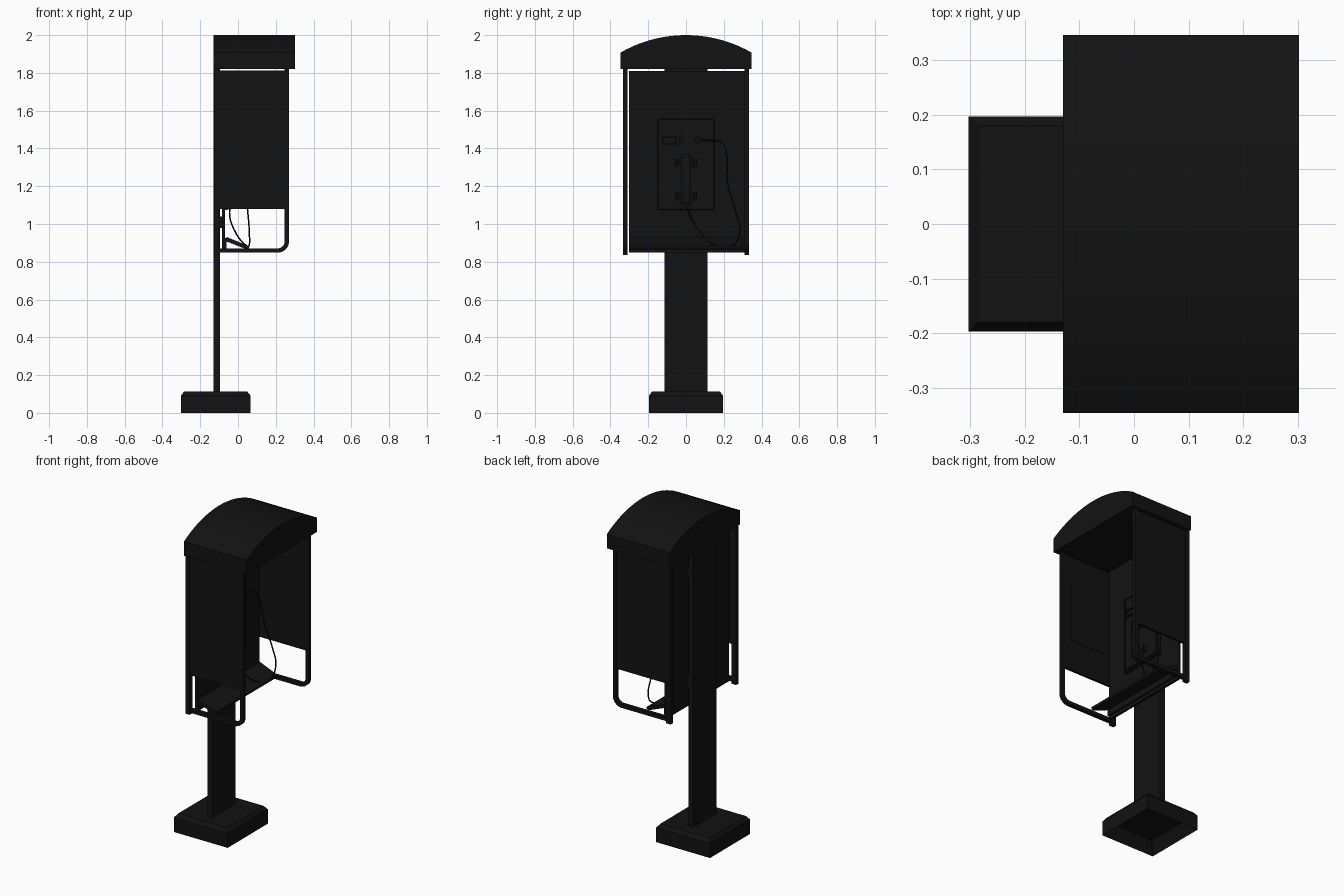
import bpy, bmesh, math
from mathutils import Vector

if "Cube" in bpy.data.objects:
    bpy.data.objects.remove(bpy.data.objects["Cube"])

black = bpy.data.materials.new("black_paint")
black.diffuse_color = (0.006, 0.006, 0.006, 1)
black.use_nodes = True
black.node_tree.nodes["Principled BSDF"].inputs["Base Color"].default_value = black.diffuse_color


def finish(bm, name, bevel=0.0, smooth=False):
    bmesh.ops.recalc_face_normals(bm, faces=bm.faces[:])
    me = bpy.data.meshes.new(name)
    bm.to_mesh(me)
    bm.free()
    ob = bpy.data.objects.new(name, me)
    bpy.context.collection.objects.link(ob)
    me.materials.append(black)
    if bevel:
        m = ob.modifiers.new("bevel", 'BEVEL')
        m.width, m.segments = bevel, 2
    if smooth:
        bpy.ops.object.select_all(action='DESELECT')
        bpy.context.view_layer.objects.active = ob
        ob.select_set(True)
        bpy.ops.object.shade_smooth_by_angle(angle=math.radians(35))
    return ob


def box(name, x, y, z, bevel=0.0):
    bm = bmesh.new()
    bmesh.ops.create_cube(bm, size=1)
    for v in bm.verts:
        v.co = [r[0] if c < 0 else r[1] for c, r in zip(v.co, (x, y, z))]
    return finish(bm, name, bevel)


def prism(name, pts, axis, a, b, bevel=0.0, smooth=False):
    """Extrude an outline: axis 'x' takes (y, z) points, axis 'y' takes (x, z)."""
    bm = bmesh.new()
    f = bm.faces.new([bm.verts.new((a, p, q) if axis == 'x' else (p, a, q)) for p, q in pts])
    ext = bmesh.ops.extrude_face_region(bm, geom=[f])['geom']
    d = Vector((b - a, 0, 0)) if axis == 'x' else Vector((0, b - a, 0))
    bmesh.ops.translate(bm, vec=d, verts=[e for e in ext if isinstance(e, bmesh.types.BMVert)])
    return finish(bm, name, bevel, smooth)


def arc(cx, cz, r, a0, a1, n):
    return [(cx + r * math.cos(math.radians(a0 + (a1 - a0) * i / n)),
             cz + r * math.sin(math.radians(a0 + (a1 - a0) * i / n))) for i in range(n + 1)]


def rim(name, x0, x1, y, z, w):
    """Rectangular border lying on a face that looks toward +x."""
    (ya, yb), (za, zb) = y, z
    for i, (yy, zz) in enumerate((((ya, yb), (za, za + w)), ((ya, yb), (zb - w, zb)),
                                  ((ya, ya + w), (za + w, zb - w)), ((yb - w, yb), (za + w, zb - w)))):
        box(f"{name}_{i + 1}", (x0, x1), yy, zz)


def cylinder_x(name, x0, x1, y, z, r):
    prism(name, arc(y, z, r, 0, 345, 23), 'x', x0, x1, smooth=True)


# base: chamfered plinth with a hollow underside
bm = bmesh.new()
bmesh.ops.create_cube(bm, size=1)
for v in bm.verts:
    v.co = (-0.118 + v.co.x * 0.37, v.co.y * 0.394, 0.0 if v.co.z < 0 else 0.09)
top = max(bm.faces, key=lambda f: f.calc_center_median().z)
bottom = min(bm.faces, key=lambda f: f.calc_center_median().z)
bmesh.ops.inset_region(bm, faces=[top], thickness=0.025)
for v in top.verts:
    v.co.z = 0.113
bmesh.ops.inset_region(bm, faces=[bottom], thickness=0.06)
for v in bottom.verts:
    v.co.z = 0.07
finish(bm, "base")

# post running up behind the booth, and the back panel
box("post", (-0.13, -0.096), (-0.115, 0.115), (0.1, 1.82))
box("back_panel", (-0.084, -0.07), (-0.302, 0.309), (0.85, 1.81))
for i, z in enumerate((0.98, 1.66)):
    box(f"panel_spacer_{i + 1}", (-0.098, -0.083), (-0.11, 0.11), (z, z + 0.06))
    # crossbars hidden behind the panel

# roof: barrel top with a straight skirt
h, s = 0.346, 0.092
r = (h * h + s * s) / (2 * s)
ang = math.degrees(math.asin(h / r))
roof = [(-h, 1.82), (h, 1.82)] + arc(0, 2.0 - r, r, 90 - ang, 90 + ang, 20)
prism("roof", roof, 'x', -0.13, 0.302, smooth=True)

# side frames and side panels
xo, zo, w, c = 0.27, 0.848, 0.023, 0.06
outline = [(-0.11, zo)] + arc(xo - c, zo + c, c, -90, 0, 8) + [(xo, 1.83), (xo - w, 1.83)] \
    + arc(xo - c, zo + c, c - w, 0, -90, 8) + [(-0.11, zo + w)]
for side, name in ((-1, "near"), (1, "far")):
    prism(f"{name}_side_frame", outline, 'y', side * 0.31, side * 0.333, smooth=True)
    ys = sorted((side * 0.309, side * 0.334))
    box(f"{name}_back_upright", (-0.128, -0.098), ys, (0.835, 1.83))
    ys = sorted((side * 0.314, side * 0.329))
    box(f"{name}_side_panel", (-0.1, 0.25), ys, (1.08, 1.813))
box("notice_plate", (-0.04, 0.2), (-0.315, -0.309), (1.27, 1.65))

# sloping shelf under the phone, with end brackets
prism("shelf", [(-0.062, 0.932), (0.06, 0.882), (0.058, 0.868), (0.045, 0.866), (-0.062, 0.908)],
      'y', -0.302, 0.302)
box("shelf_rail", (-0.071, -0.06), (-0.302, 0.302), (0.87, 0.925))

# phone housing, face border and fittings
F = -0.05
box("phone_body", (-0.071, F), (-0.15, 0.15), (1.075, 1.555), 0.006)
rim("phone_border", F - 0.002, F + 0.005, (-0.142, 0.142), (1.083, 1.547), 0.006)
rim("display_frame", F - 0.002, F + 0.012, (-0.125, -0.05), (1.42, 1.466), 0.007)
box("display", (F - 0.002, F + 0.004), (-0.12, -0.055), (1.425, 1.46))
box("coin_slot", (F - 0.002, F + 0.012), (-0.036, -0.022), (1.425, 1.468))
cylinder_x("cord_socket", F - 0.002, F + 0.022, 0.058, 1.445, 0.019)
cylinder_x("cord_socket_cap", F + 0.02, F + 0.03, 0.058, 1.445, 0.011)

# handset: curved grip with round ear and mouth pieces, on a cradle
handle = [(F + 0.022, 1.36), (F + 0.045, 1.35), (F + 0.055, 1.29), (F + 0.055, 1.18),
          (F + 0.045, 1.11), (F + 0.022, 1.10), (F + 0.022, 1.15), (F + 0.032, 1.18),
          (F + 0.032, 1.28), (F + 0.022, 1.31)]
prism("handset_grip", handle, 'y', -0.023, 0.023, 0.006, True)
for name, z in (("mouthpiece", 1.128), ("earpiece", 1.332)):
    cylinder_x(f"handset_{name}", F + 0.006, F + 0.038, 0, z, 0.037)
for y in (-0.048, 0.048):
    for z in (1.15, 1.325):
        box("cradle_hook", (F - 0.002, F + 0.028), (y - 0.007, y + 0.007), (z - 0.02, z + 0.02), 0.003)

# cord from the handset down over the shelf and up to the socket
path = [(-0.035, 0, 1.10), (-0.045, 0.015, 1.06), (-0.01, 0.08, 0.95), (0.045, 0.17, 0.885),
        (0.06, 0.25, 0.892), (0.06, 0.285, 0.95), (0.052, 0.265, 1.06), (0.03, 0.22, 1.22),
        (0.0, 0.215, 1.36), (-0.02, 0.19, 1.43), (-0.025, 0.13, 1.442), (-0.03, 0.06, 1.445)]
cu = bpy.data.curves.new("cord", 'CURVE')
cu.dimensions, cu.bevel_depth, cu.bevel_resolution = '3D', 0.004, 2
cu.use_fill_caps = True
sp = cu.splines.new('BEZIER')
sp.bezier_points.add(len(path) - 1)
for p, co in zip(sp.bezier_points, path):
    p.co = co
    p.handle_left_type = p.handle_right_type = 'AUTO'
cu.materials.append(black)
bpy.context.collection.objects.link(bpy.data.objects.new("cord", cu))
